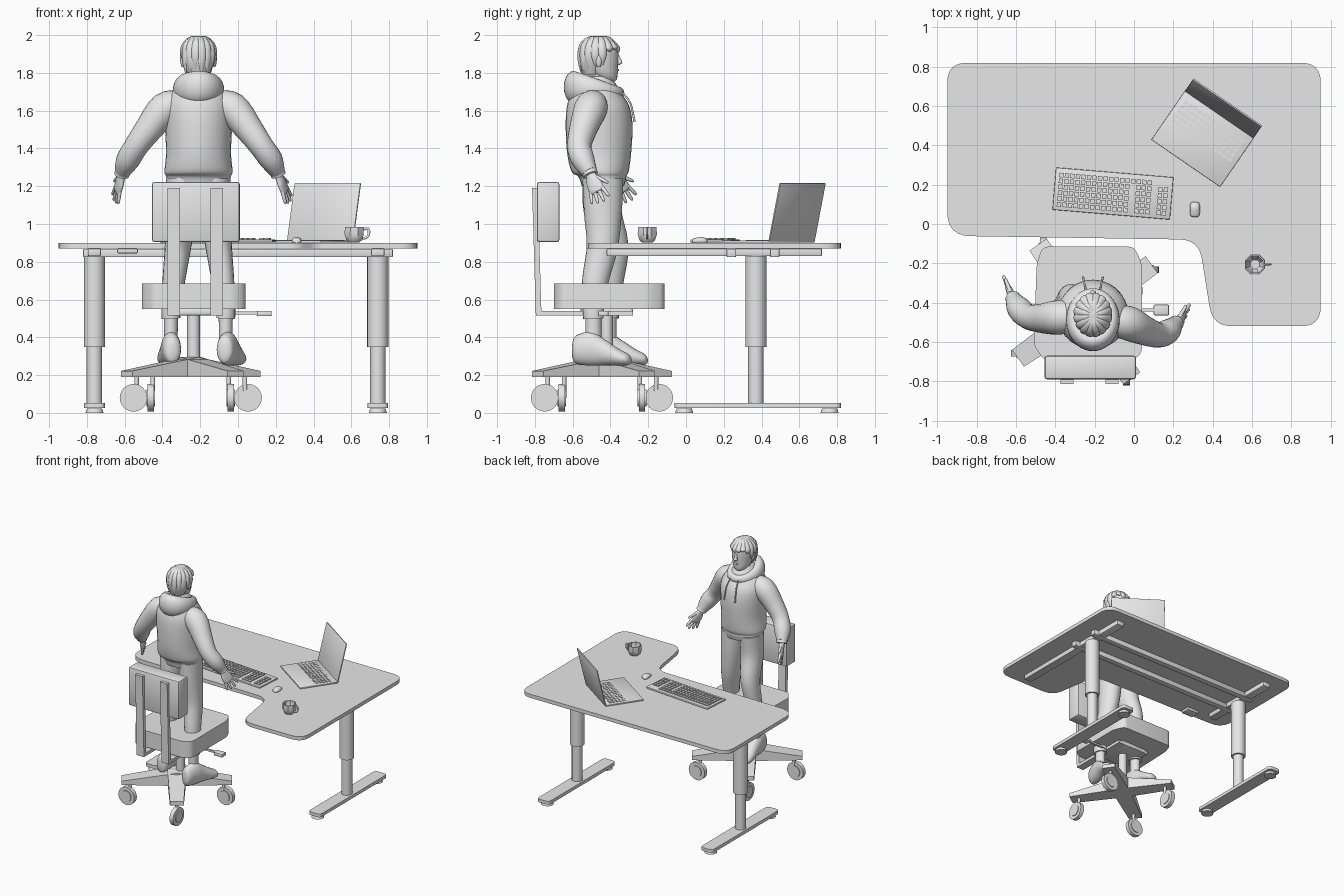
import bpy, bmesh, math
from mathutils import Vector, Matrix

cube = bpy.data.objects.get("Cube")
if cube:
    bpy.data.objects.remove(cube, do_unlink=True)

grey = bpy.data.materials.new("light grey")
grey.use_nodes = True
grey.diffuse_color = (0.8, 0.8, 0.8, 1)
grey.node_tree.nodes["Principled BSDF"].inputs["Base Color"].default_value = (0.8, 0.8, 0.8, 1)


def finish(name, bm, angle=35, matrix=None):
    """Turn a bmesh into a named, shaded object."""
    if matrix:
        bm.transform(matrix)
    bmesh.ops.recalc_face_normals(bm, faces=bm.faces)
    mesh = bpy.data.meshes.new(name)
    bm.to_mesh(mesh)
    bm.free()
    mesh.materials.append(grey)
    mesh.polygons.foreach_set("use_smooth", [True] * len(mesh.polygons))
    mesh.set_sharp_from_angle(angle=math.radians(angle))
    ob = bpy.data.objects.new(name, mesh)
    bpy.context.collection.objects.link(ob)
    return ob


def add_box(bm, lo, hi):
    lo, hi = Vector(lo), Vector(hi)
    m = Matrix.Translation((lo + hi) / 2) @ Matrix.Diagonal((*(hi - lo), 1))
    return bmesh.ops.create_cube(bm, size=1, matrix=m)["verts"]


def box(name, lo, hi, bevel=0, matrix=None):
    bm = bmesh.new()
    add_box(bm, lo, hi)
    if bevel:
        bmesh.ops.bevel(bm, geom=bm.edges[:], offset=bevel, segments=2, affect='EDGES', profile=0.5)
    return finish(name, bm, matrix=matrix)


def rounded(corners, steps=6):
    """Round each (x, y, radius) corner of an outline."""
    out = []
    for i, (x, y, r) in enumerate(corners):
        p = Vector((x, y))
        a, b = Vector(corners[i - 1][:2]), Vector(corners[(i + 1) % len(corners)][:2])
        a, b = p + (a - p).normalized() * r, p + (b - p).normalized() * r
        for k in range(steps + 1):
            t = k / steps
            out.append(a * (1 - t) ** 2 + p * 2 * t * (1 - t) + b * t * t)
    return out


def prism(name, outline, z0, z1):
    bm = bmesh.new()
    face = bm.faces.new([bm.verts.new((x, y, z0)) for x, y in outline])
    top = bmesh.ops.extrude_face_region(bm, geom=[face])["geom"]
    bmesh.ops.translate(bm, vec=(0, 0, z1 - z0), verts=[v for v in top if isinstance(v, bmesh.types.BMVert)])
    return finish(name, bm)


def cylinder(name, centre, radius, depth, axis='Z', sides=24, top=None):
    bm = bmesh.new()
    bmesh.ops.create_cone(bm, cap_ends=True, segments=sides, radius1=radius,
                          radius2=radius if top is None else top, depth=depth)
    turn = {'Z': Matrix(), 'X': Matrix.Rotation(math.pi / 2, 4, 'Y'), 'Y': Matrix.Rotation(math.pi / 2, 4, 'X')}
    return finish(name, bm, matrix=Matrix.Translation(centre) @ turn[axis])


def spline(rows, steps, closed=False):
    """Smoothly interpolate rows of numbers."""
    n, out = len(rows), []
    pick = (lambda i: rows[i % n]) if closed else (lambda i: rows[min(max(i, 0), n - 1)])
    for i in range(n if closed else n - 1):
        for k in range(steps):
            t = k / steps
            out.append([b + t * (c - a) / 2 + t * t * (a - 2.5 * b + 2 * c - d / 2)
                        + t ** 3 * (1.5 * (b - c) + (d - a) / 2)
                        for a, b, c, d in zip(*(pick(i + j) for j in (-1, 0, 1, 2)))])
    return out if closed else out + [list(rows[-1])]


def loft(name, rows, ref=(0, 1, 0), sides=20, steps=4, closed=False, axis=None, matrix=None):
    """Skin elliptical sections (x, y, z, width, depth) along a smooth path."""
    rows = spline(rows, steps, closed)
    n, rings, bm = len(rows), [], bmesh.new()
    for i, (x, y, z, w, d) in enumerate(rows):
        a = rows[i - 1] if closed or i else rows[0]
        b = rows[(i + 1) % n] if closed or i < n - 1 else rows[i]
        t = Vector(axis) if axis else (Vector(b[:3]) - Vector(a[:3])).normalized()
        u = t.cross(Vector(ref)).normalized()
        v = t.cross(u)
        turns = [math.tau * k / sides for k in range(sides)]
        rings.append([bm.verts.new(Vector((x, y, z)) + u * w * math.cos(q) + v * d * math.sin(q)) for q in turns])
    for i in range(n if closed else n - 1):
        p, q = rings[i], rings[(i + 1) % n]
        for k in range(sides):
            j = (k + 1) % sides
            bm.faces.new((p[k], p[j], q[j], q[k]))
    if not closed:
        bm.faces.new(rings[0])
        bm.faces.new(rings[-1])
    return finish(name, bm, 50, matrix)


def placed(x, y, z, degrees):
    return Matrix.Translation((x, y, z)) @ Matrix.Rotation(math.radians(degrees), 4, 'Z')


# Desk top, frame and legs
prism("desk_top", rounded([(-.95, -.06, .12), (.33, -.08, .1), (.4, -.52, .1),
                           (.95, -.52, .1), (.95, .82, .1), (-.95, .82, .1)]), .87, .9)
for side, x, front in (("right", -.76, .05), ("left", .74, -.42)):
    box(side + "_top_bar", (x - .035, front, .83), (x + .035, .72, .87), .006)
    cylinder(side + "_upper_leg", (x, .37, .59), .056, .48)
    cylinder(side + "_lower_leg", (x, .37, .2), .041, .32)
    foot = [(x + dx, y, .03) for dx, y in ((-.055, -.06), (.055, -.06), (.055, .82), (-.055, .82))]
    prism(side + "_foot_bar", rounded(foot), .025, .052)
    for y in (-.01, .76):
        cylinder(side + "_foot_pad", (x, y, .012), .048, .024, top=.04)
for y in (.24, .47):
    box("cross_rail", (-.82, y - .025, .825), (.82, y + .025, .868), .005)
box("height_control", (-.64, -.05, .845), (-.53, .03, .87), .006)

# Laptop with a leaning screen and low keys
lap = placed(.35, .435, .9, -34.5)
box("laptop_base", (-.212, -.153, .002), (.212, .153, .013), .003, lap)
box("laptop_screen", (-.212, 0, 0), (.212, .009, .315), .003,
    lap @ Matrix.Translation((0, .146, .01)) @ Matrix.Rotation(math.radians(-13), 4, 'X'))
bm = bmesh.new()
for r in range(5):
    for c in range(13):
        x, y = -.185 + c * .0288, -.02 + r * .028
        add_box(bm, (x, y, .012), (x + .022, y + .02, .016))
finish("laptop_keys", bm, matrix=lap)

# Keyboard with main block and number block
kb = placed(-.107, .155, .9, -4.8)
box("keyboard_base", (-.3, -.108, .002), (.3, .108, .017), .005, kb)
bm = bmesh.new()
for r in range(6):
    for c in range(20):
        if c in (13, 17) and r < 5 or c > 16 and r == 5:
            continue
        x, y = -.28 + c * .0282, -.09 + r * .03
        add_box(bm, (x, y, .015), (x + .022, y + .023, .026))
finish("keyboard_keys", bm, matrix=kb)

# Mouse and cup
loft("mouse", [(.31, .035, .908, .012, .008), (.31, .045, .91, .023, .014), (.31, .08, .912, .026, .02),
               (.31, .105, .91, .022, .014), (.31, .113, .907, .01, .006)], ref=(0, 0, 1), axis=(0, 1, 0))
bm = bmesh.new()
rings = []
for r, z in ((.03, .902), (.045, .915), (.055, .945), (.053, .985), (.046, .985), (.046, .945), (.025, .915)):
    ring = bmesh.ops.create_circle(bm, segments=8, radius=r, matrix=placed(.615, -.205, z, 22.5))["verts"]
    if rings:
        for k in range(8):
            j = (k + 1) % 8
            bm.faces.new((rings[-1][k], rings[-1][j], ring[j], ring[k]))
    rings.append(ring)
bm.faces.new(rings[0])
bm.faces.new(rings[-1])
finish("cup", bm)
loft("cup_handle", [(.66, -.205, .972, .007, .005), (.688, -.205, .975, .007, .005), (.693, -.205, .95, .007, .005),
                    (.68, -.205, .928, .007, .005), (.655, -.205, .925, .007, .005)], sides=8)

# Chair base: four tapered arms with casters
cx, cy = -.25, -.445
for k in range(4):
    bm = bmesh.new()
    for v in add_box(bm, (0, -.07, .19), (.415, .07, .295)):
        if v.co.x > .2:
            v.co.y *= .75
            v.co.z = min(v.co.z, .222)
    finish("base_arm", bm, matrix=placed(cx, cy, 0, 35 + 90 * k))
    a = math.radians(35 + 90 * k)
    x, y = cx + .37 * math.cos(a), cy + .37 * math.sin(a)
    cylinder("caster_stem", (x - .02 * math.cos(a), y - .02 * math.sin(a), .15), .012, .14, sides=12)
    axis = 'X' if k % 2 else 'Y'
    cylinder("caster_wheel", (x, y, .08), .073, .034, axis)
    cylinder("caster_hub", (x, y, .08), .045, .046, axis)
cylinder("seat_post", (-.235, -.42, .41), .034, .26)

# Seat, supports and backrest
seat = [(-.465, -.115, .03), (0, -.115, .03), (.04, -.2, .03), (.04, -.66, .03),
        (-.02, -.7, .03), (-.45, -.7, .03), (-.51, -.62, .03), (-.495, -.2, .03)]
prism("seat", rounded(seat, 3), .55, .685)
box("seat_plate", (-.36, -.56, .515), (-.11, -.28, .552), .01)
for x in (-.34, -.113):
    box("support_bar", (x - .033, -.79, .515), (x + .033, -.28, .54))
    bm = bmesh.new()
    for v in add_box(bm, (x - .033, -.815, .515), (x + .033, -.785, 1.19)):
        v.co.y += .02 if v.co.z < .8 else 0
    finish("back_support", bm)
box("backrest", (-.455, -.79, .905), (.01, -.67, 1.222), .012)
box("lever_rod", (-.15, -.445, .522), (.13, -.43, .537))
box("lever_handle", (.1, -.465, .512), (.178, -.41, .54), .006)

# Person: legs, ankles and shoes
shoe = [(0, 0, .08, .018, .04), (0, .02, .085, .044, .075), (0, .1, .09, .052, .09), (0, .17, .072, .052, .07),
        (0, .25, .045, .056, .045), (0, .3, .033, .046, .03), (0, .318, .028, .015, .014)]
for side, s, fy, yaw in (("left", 1, -.6, -14), ("right", -1, -.52, 6)):
    fx, ky = -.21 + s * .145, (fy + .11)
    loft(side + "_trouser_leg", [(-.21 + s * .085, -.44, 1.24, .085, .108), (-.21 + s * .09, -.44, 1.06, .082, .1),
         (-.21 + s * .108, -.03 + .7 * ky - .07, .88, .07, .083), (-.21 + s * .13, ky + .01, .7, .06, .07),
         (fx, ky, .55, .051, .057), (fx, ky, .5, .05, .054)])
    loft(side + "_ankle", [(fx, ky, .53, .038, .042), (fx, ky, .43, .036, .042), (fx, ky, .34, .036, .045)])
    loft(side + "_shoe", shoe, (0, 0, 1), axis=(0, 1, 0), matrix=placed(fx - s * .01, fy, .25, yaw))

# Hooded jumper
mx = -.209
loft("jumper_body", [(mx, y, z, w, d) for z, y, w, d in (
    (1.2, -.44, .155, .112), (1.235, -.44, .168, .122), (1.255, -.445, .172, .13), (1.28, -.455, .18, .152),
    (1.38, -.46, .172, .17), (1.52, -.46, .178, .177), (1.62, -.465, .18, .166),
    (1.69, -.475, .15, .135), (1.74, -.48, .095, .11), (1.78, -.47, .06, .07))], axis=(0, 0, 1), sides=28)
hood = []
for k in range(12):
    a = math.tau * k / 12
    back = (1 - math.sin(a)) / 2
    hood.append((mx + .095 * math.cos(a), -.475 + .12 * math.sin(a), 1.695 + .03 * back,
                 .028 + .024 * back, .03 + .055 * back))
loft("hood", hood, ref=(0, 0, 1), closed=True)
for s in (-1, 1):
    loft("drawstring", [(mx + s * .035, -.34, 1.7, .005, .005), (mx + s * .045, -.295, 1.64, .005, .005),
                        (mx + s * .05, -.272, 1.54, .006, .006)], sides=8)

# Arms, cuffs and hands
left = [(-.11, -.49, 1.63), (-.03, -.505, 1.61), (.06, -.545, 1.5), (.125, -.565, 1.41), (.175, -.545, 1.34), (.208, -.51, 1.275)]
right = [(-.3, -.47, 1.63), (-.385, -.475, 1.61), (-.475, -.48, 1.5), (-.54, -.47, 1.41), (-.585, -.43, 1.335), (-.612, -.385, 1.275)]
for side, path, tip in (("left", left, (.283, -.44, 1.09)), ("right", right, (-.66, -.285, 1.09))):
    loft(side + "_sleeve", [(*p, r, r) for p, r in zip(path, (.075, .088, .074, .064, .062, .042))])
    wrist = Vector(path[-1])
    d = (Vector(tip) - wrist).normalized()
    n = Vector((1, .35 if side == "right" else -.35, 0))
    n = (n - d * n.dot(d)).normalized()
    s = d.cross(n)
    s = s if s.y > 0 else -s
    loft(side + "_cuff", [(*(wrist + d * t), .04, .04) for t in (-.03, 0, .018)], sides=16)
    loft(side + "_palm", [(*(wrist + d * t), w, h) for t, w, h in (
        (0, .026, .022), (.03, .03, .02), (.07, .043, .019), (.11, .042, .016), (.122, .036, .01))], ref=n)
    fingers = [(s * f * .011 + d * .105, d + s * f * .1, .085 - abs(f - .5) * .006) for f in (-3, -1, 1, 3)]
    for start, way, length in fingers + [(s * .025 + d * .04, d + s * .8, .08)]:
        base, way = wrist + start, way.normalized()
        loft(side + "_finger", [(*(base + way * length * t), r, r) for t, r in
                                ((0, .011), (.5, .01), (.9, .008), (1, .003))], ref=n, sides=8, steps=2)

# Head, face and hair
loft("neck", [(mx, -.47, 1.7, .058, .06), (mx, -.46, 1.77, .052, .056), (mx, -.455, 1.83, .055, .06)])
loft("head", [(mx, y, z, w, d) for z, y, w, d in (
    (1.752, -.405, .025, .025), (1.765, -.413, .044, .046), (1.79, -.43, .062, .068), (1.83, -.445, .074, .085),
    (1.88, -.453, .081, .096), (1.93, -.46, .082, .1), (1.97, -.46, .06, .075), (1.985, -.46, .02, .03))], axis=(0, 0, 1))
loft("nose", [(mx, -.362, 1.895, .008, .008), (mx, -.354, 1.87, .012, .012), (mx, -.35, 1.853, .016, .013),
              (mx, -.36, 1.842, .01, .008)], sides=10, axis=(0, 0, 1))
loft("lips", [(mx + x, y, 1.815, .007, r) for x, y, r in ((-.025, -.372, .003), (0, -.361, .007), (.025, -.372, .003))], sides=8)
for s in (-1, 1):
    loft("ear", [(mx + s * .083, -.462, z, w, d) for z, w, d in (
        (1.83, .006, .008), (1.85, .012, .016), (1.88, .014, .02), (1.895, .006, .01))], axis=(0, 0, 1), sides=10)
loft("hair_cap", [(mx, y, z, w, d) for z, y, w, d in (
    (1.79, -.5, .055, .045), (1.85, -.498, .08, .068), (1.9, -.485, .088, .084), (1.935, -.465, .09, .1),
    (1.965, -.46, .074, .085), (1.985, -.46, .045, .055), (1.994, -.46, .012, .015))], axis=(0, 0, 1))
for k in range(16):
    a = math.tau * (k + .5) / 16
    c, q = math.cos(a), math.sin(a)
    end = 1.9 if q > .3 else 1.84 if q > -.4 else 1.8
    end += .012 * (k % 3)
    loft("hair_lock", [(mx + c * r * .86, -.462 + q * r, z, w, w * .5) for r, z, w in (
        (.015, 1.99, .008), (.055, 1.982, .018), (.095, 1.945, .021),
        (.104, (1.94 + end) / 2, .02), (.094, end, .005))], ref=(c, q, .3), sides=8)
